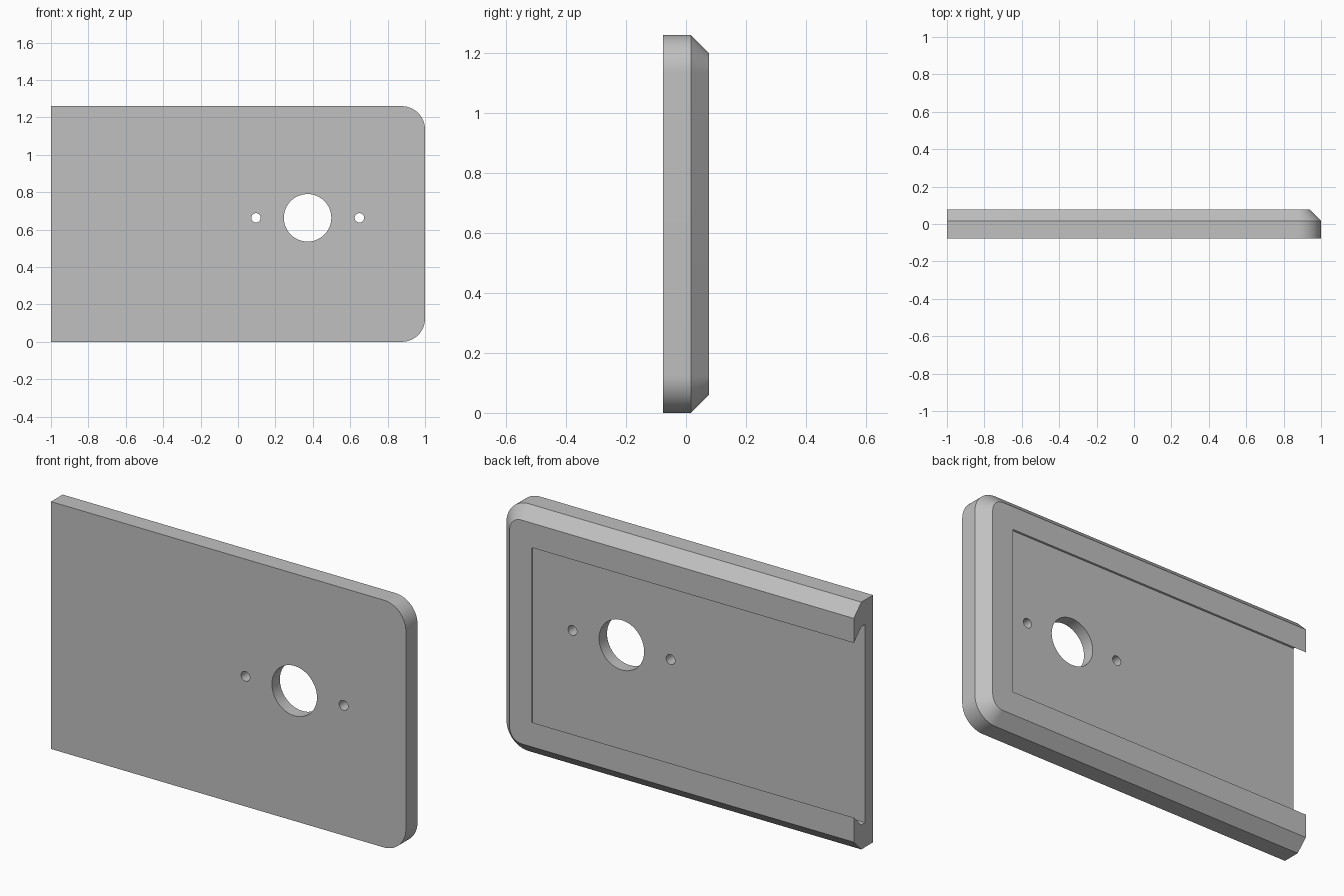
import bpy
import bmesh
from math import sin, cos, pi

if "Cube" in bpy.data.objects:
    bpy.data.objects.remove(bpy.data.objects["Cube"])

HEIGHT = 1.26
FRONT, BACK = -0.077, 0.077
CHAMFER = 0.06
RADIUS = 0.125
RAIL = 0.185          # width of the rim around the pocket mouth
FLOOR = -0.013
HOLE_Z = 0.663

grey = bpy.data.materials.new("plain grey")
grey.use_nodes = True
colour = (0.53, 0.53, 0.53, 1)
grey.diffuse_color = colour
grey.node_tree.nodes["Principled BSDF"].inputs["Base Color"].default_value = colour


def loft(name, rings):
    """Closed solid skinned through rings of equal point count."""
    bm = bmesh.new()
    loops = [[bm.verts.new(p) for p in ring] for ring in rings]
    for a, b in zip(loops, loops[1:]):
        for i in range(len(a)):
            j = (i + 1) % len(a)
            bm.faces.new((a[i], a[j], b[j], b[i]))
    bm.faces.new(loops[0])
    bm.faces.new(loops[-1])
    bmesh.ops.recalc_face_normals(bm, faces=bm.faces)
    mesh = bpy.data.meshes.new(name)
    bm.to_mesh(mesh)
    bm.free()
    obj = bpy.data.objects.new(name, mesh)
    mesh.materials.append(grey)
    bpy.context.collection.objects.link(obj)
    return obj


def plate_ring(y, inset, steps=16):
    """Plate outline: square at the open end, rounded at the other."""
    r = RADIUS - inset
    ring = [(-1, y, HEIGHT - inset), (-1, y, inset)]
    for cz, start in ((RADIUS, -pi / 2), (HEIGHT - RADIUS, 0)):
        for i in range(steps + 1):
            a = start + pi / 2 * i / steps
            ring.append((1 - RADIUS + r * cos(a), y, cz + r * sin(a)))
    return ring


def pocket_ring(y, inset):
    """Pocket outline running out past the open end."""
    low, high, end = inset, HEIGHT - inset, 1 - inset
    return [(-1.2, y, high), (-1.2, y, low), (end, y, low), (end, y, high)]


def circle_ring(y, x, r, steps=48):
    return [(x + r * cos(2 * pi * i / steps), y, HOLE_Z + r * sin(2 * pi * i / steps))
            for i in range(steps)]


# Plate with chamfered back edge
plate = loft("sliding_cover_plate", [
    plate_ring(FRONT, 0), plate_ring(BACK - CHAMFER, 0), plate_ring(BACK, CHAMFER)])

# Undercut pocket, then one large and two small through holes
cutters = [loft("pocket_cutter", [
    pocket_ring(FLOOR, RAIL - CHAMFER), pocket_ring(BACK - CHAMFER, RAIL - CHAMFER),
    pocket_ring(BACK, RAIL), pocket_ring(0.2, RAIL)])]
for x, r in ((0.372, 0.127), (0.096, 0.025), (0.649, 0.025)):
    cutters.append(loft("hole_cutter", [circle_ring(-0.2, x, r), circle_ring(0.2, x, r)]))

bpy.ops.object.select_all(action='DESELECT')
plate.select_set(True)
bpy.context.view_layer.objects.active = plate
for cutter in cutters:
    cutter.hide_render = True
    mod = plate.modifiers.new("cut", 'BOOLEAN')
    mod.operation = 'DIFFERENCE'
    mod.solver = 'EXACT'
    mod.object = cutter
    bpy.ops.object.modifier_apply(modifier=mod.name)
    bpy.data.objects.remove(cutter)

bpy.ops.object.shade_smooth_by_angle(angle=pi / 6)
